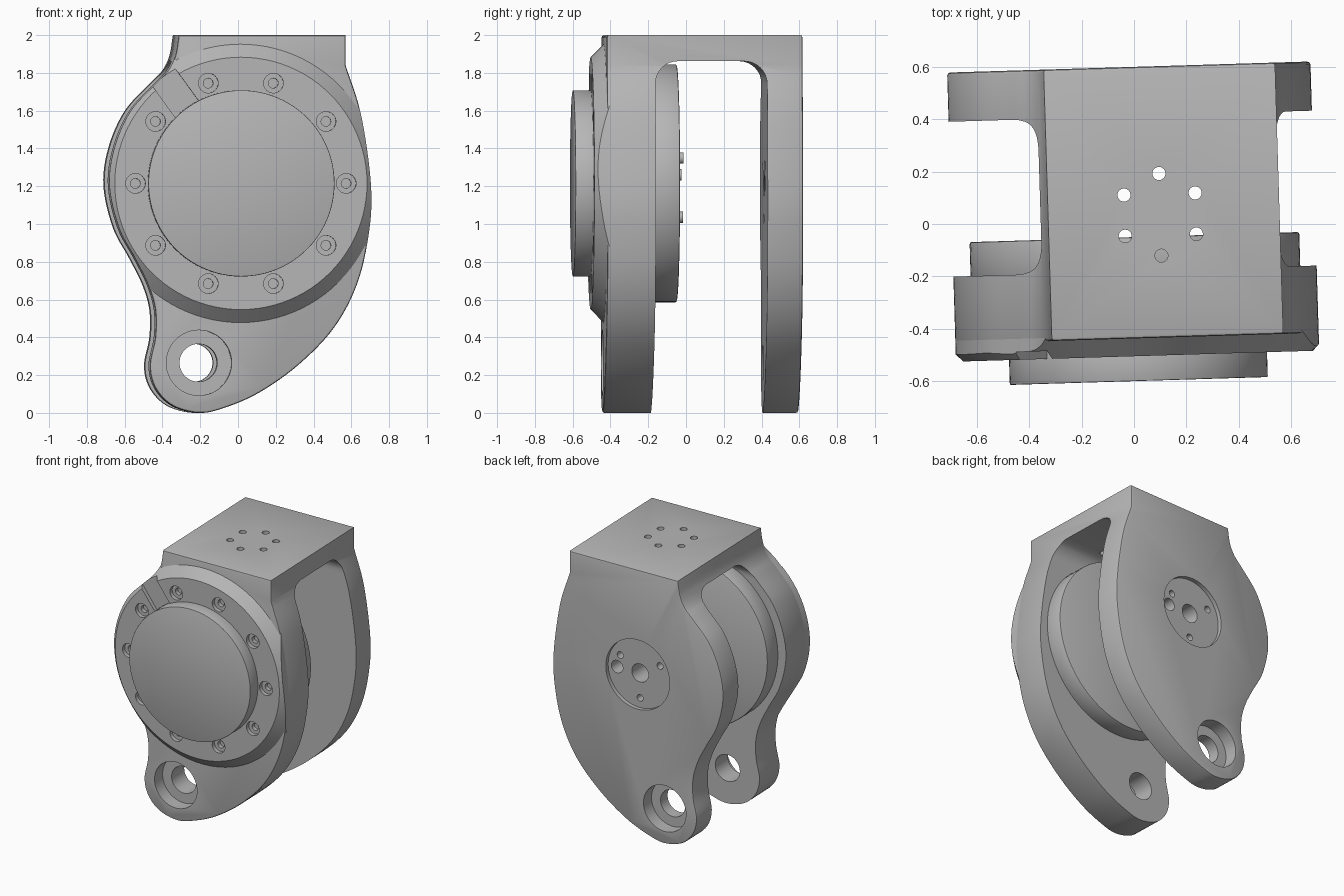
import bpy, bmesh, math
from mathutils import Matrix, Vector

if "Cube" in bpy.data.objects:
    bpy.data.objects.remove(bpy.data.objects["Cube"])

grey = bpy.data.materials.new("machined_grey")
grey.use_nodes = True
grey.diffuse_color = (0.47, 0.47, 0.47, 1)
grey.node_tree.nodes["Principled BSDF"].inputs["Base Color"].default_value = (0.47, 0.47, 0.47, 1)

AXIS_Z = 1.215               # height of the main rotation axis
LUG = (-0.22, 0.265)         # pivot hole centre (x, z)
FRONT, INNER_F, INNER_B, BACK = -0.437, -0.18, 0.412, 0.60
TURN = Matrix.Rotation(math.radians(1.75), 4, "Z")


def finish(name, bm):
    bmesh.ops.recalc_face_normals(bm, faces=bm.faces)
    mesh = bpy.data.meshes.new(name)
    bm.to_mesh(mesh)
    bm.free()
    mesh.materials.append(grey)
    ob = bpy.data.objects.new(name, mesh)
    bpy.context.collection.objects.link(ob)
    return ob


def rod_y(name, x, z, y0, y1, r, r_front=None, seg=48, bevel=0):
    """Cylinder or cone along y from y0 (front) to y1 (back)."""
    bm = bmesh.new()
    m = Matrix.Translation((x, (y0 + y1) / 2, z)) @ Matrix.Rotation(math.pi / 2, 4, "X")
    bmesh.ops.create_cone(bm, cap_ends=True, segments=seg, radius1=r,
                          radius2=r if r_front is None else r_front, depth=y1 - y0, matrix=m)
    if bevel:
        rims = [e for e in bm.edges if any(len(f.verts) > 4 for f in e.link_faces)]
        bmesh.ops.bevel(bm, geom=rims, offset=bevel, segments=2, profile=0.5, affect="EDGES")
    return finish(name, bm)


def rod_z(name, x, y, z0, z1, r):
    bm = bmesh.new()
    bmesh.ops.create_cone(bm, cap_ends=True, segments=24, radius1=r, radius2=r, depth=z1 - z0,
                          matrix=Matrix.Translation((x, y, (z0 + z1) / 2)))
    return finish(name, bm)


def prism(name, pts, direction, bevel=0):
    """Extrude a flat outline of 3D points along a direction."""
    bm = bmesh.new()
    face = bm.faces.new([bm.verts.new(p) for p in pts])
    res = bmesh.ops.extrude_face_region(bm, geom=[face], use_keep_orig=True)
    bmesh.ops.translate(bm, vec=direction,
                        verts=[g for g in res["geom"] if isinstance(g, bmesh.types.BMVert)])
    if bevel:
        rims = [e for e in bm.edges if any(len(f.verts) > 4 for f in e.link_faces)]
        bmesh.ops.bevel(bm, geom=rims, offset=bevel, segments=2, profile=0.5, affect="EDGES")
    return finish(name, bm)


def boolean(ob, cutter, op="DIFFERENCE"):
    mod = ob.modifiers.new("cut", "BOOLEAN")
    mod.operation, mod.solver, mod.object = op, "EXACT", cutter
    dg = bpy.context.evaluated_depsgraph_get()
    mesh = bpy.data.meshes.new_from_object(ob.evaluated_get(dg))
    ob.modifiers.clear()
    ob.data = mesh
    bpy.data.objects.remove(cutter)


def spline(keys, steps=6):
    """Smooth curve through the key points."""
    k = [Vector(p) for p in keys]
    k = [2 * k[0] - k[1]] + k + [2 * k[-1] - k[-2]]
    out = []
    for a, b, c, d in zip(k, k[1:], k[2:], k[3:]):
        for i in range(steps):
            t = i / steps
            out.append(0.5 * (2 * b + (c - a) * t + (2 * a - 5 * b + 4 * c - d) * t * t
                              + (3 * b - a - 3 * c + d) * t ** 3))
    return out + [k[-2]]


def ring(n, r, start=0):
    for i in range(n):
        a = math.radians(start) + math.tau * i / n
        yield r * math.cos(a), r * math.sin(a)


# side profile shared by both cheek plates and the front flange
outline = [Vector((0.557, 2))] + spline([
    (0.557, 1.84), (0.638, 1.58), (0.69, 1.2), (0.678, 0.94), (0.617, 0.68), (0.495, 0.45),
    (0.307, 0.254), (0.097, 0.106), (-0.088, 0.026), (-0.22, 0), (-0.36, 0.038), (-0.45, 0.13),
    (-0.48, 0.25), (-0.452, 0.4), (-0.452, 0.546), (-0.49, 0.68), (-0.56, 0.82), (-0.645, 0.98),
    (-0.695, 1.2), (-0.67, 1.4), (-0.585, 1.595), (-0.453, 1.74), (-0.385, 1.81),
    (-0.346, 1.89), (-0.327, 2)])


def profile(name, y0, y1, bevel=0):
    return prism(name, [(p.x, y0, p.y) for p in outline], (0, y1 - y0, 0), bevel)


# fork body: one block with an arched slot between the cheeks
body = profile("fork_body", FRONT, BACK, 0.012)
R, TOP = 0.12, 1.862
arch = [(INNER_F, -0.2)]
for cy, a0 in ((INNER_F + R, 180), (INNER_B - R, 90)):
    for i in range(9):
        a = math.radians(a0 - 90 * i / 8)
        arch.append((cy + R * math.cos(a), TOP - R + R * math.sin(a)))
arch.append((INNER_B, -0.2))
boolean(body, prism("slot", [(-1, y, z) for y, z in arch], (2, 0, 0)))

# pivot holes with outer counterbores
boolean(body, rod_y("pivot", *LUG, -1, 1, 0.1))
boolean(body, rod_y("bore_front", *LUG, -1, FRONT + 0.1, 0.173))
boolean(body, rod_y("bore_back", *LUG, BACK - 0.1, 1, 0.173))

# bolt circle in the top face
for x, y in ring(6, 0.157, 30):
    boolean(body, rod_z("top_hole", 0.101 + x, 0.033 + y, 1.8, 2.1, 0.025))

# round recess and holes in the back cheek
boolean(body, rod_y("recess", 0, AXIS_Z, BACK - 0.03, 1, 0.26, seg=64))
back_holes = [(0, 0, 0.068), (0.187, 0, 0.047)] + [(x, z, 0.025) for x, z in ring(3, 0.187, 30)]
for x, z, r in back_holes:
    boolean(body, rod_y("back_hole", x, AXIS_Z + z, 0.3, 1, r, seg=32))

# front flange with conical rim, trimmed to the body profile
FLANGE = -0.505
flange = rod_y("front_flange", 0, AXIS_Z, FLANGE, -0.425, 0.749, 0.668, seg=96)
boolean(flange, profile("trim", -0.7, -0.3), "INTERSECT")

# recessed bolts around the flange
for x, z in ring(10, 0.558):
    boolean(flange, rod_y("bolt_seat", x, AXIS_Z + z, -0.7, FLANGE + 0.03, 0.052, seg=24))
    boolean(flange, rod_y("bolt_socket", x, AXIS_Z + z, -0.7, FLANGE + 0.06, 0.026, seg=16))

# radial cable channel in the flange
a = math.radians(126)
u, v = Vector((math.cos(a), math.sin(a))), Vector((-math.sin(a), math.cos(a))) * 0.076
corners = [u * 0.47 - v, u - v, u + v, u * 0.47 + v]
boolean(flange, prism("channel", [(c.x, -0.7, AXIS_Z + c.y) for c in corners],
                      (0, 0.7 + FLANGE + 0.03, 0)))

# round parts on the main axis
cap = rod_y("front_cap", 0, AXIS_Z, -0.60, -0.46, 0.493, seg=96, bevel=0.004)
boss = rod_y("inner_boss", 0, AXIS_Z, -0.2, -0.05, 0.63, seg=96, bevel=0.008)
pins = [rod_y("drive_pin_%d" % i, x, AXIS_Z + z, -0.08, -0.018, 0.03, seg=24)
        for i, (x, z) in enumerate(ring(3, 0.187, 46))]

for ob in [body, flange, cap, boss] + pins:
    ob.data.transform(TURN)
    bpy.ops.object.select_all(action="DESELECT")
    ob.select_set(True)
    bpy.context.view_layer.objects.active = ob
    bpy.ops.object.shade_smooth_by_angle(angle=math.radians(30))
